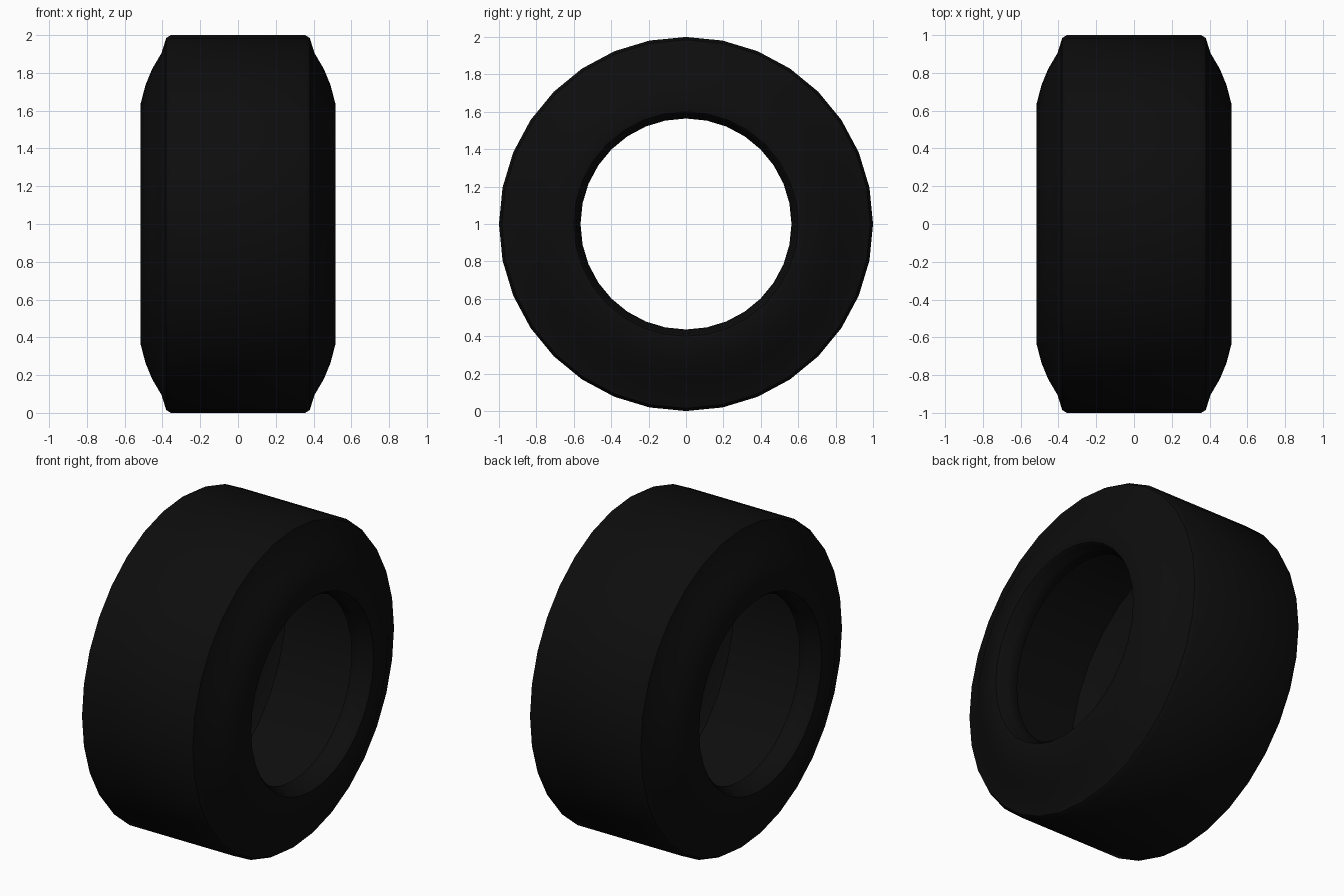
import bpy
import bmesh
from math import radians, tau
from mathutils import Vector

SEGMENTS = 32

default_cube = bpy.data.objects.get("Cube")
if default_cube:
    bpy.data.objects.remove(default_cube, do_unlink=True)

# Black rubber
rubber = bpy.data.materials.new("black_rubber")
rubber.use_nodes = True
colour = (0.004, 0.004, 0.004, 1)
rubber.diffuse_color = colour
rubber.node_tree.nodes["Principled BSDF"].inputs["Base Color"].default_value = colour

# Half cross-section as (x, radius): tread, shoulder, sidewall, bead, inner lining
half_profile = [
    (0.355, 1.0), (0.38, 0.985), (0.405, 0.905), (0.455, 0.82), (0.49, 0.735),
    (0.516, 0.635), (0.51, 0.60), (0.49, 0.585), (0.47, 0.582), (0.455, 0.57),
    (0.41, 0.564), (0.38, 0.57), (0.39, 0.61), (0.455, 0.65), (0.44, 0.72),
    (0.405, 0.81), (0.36, 0.89), (0.32, 0.93),
]
profile = half_profile + [(-x, r) for x, r in reversed(half_profile)]

# Closed, hollow tyre turned about the x axis
bm = bmesh.new()
ring = [bm.verts.new((x, 0, r)) for x, r in profile]
edges = [bm.edges.new((v, ring[i - 1])) for i, v in enumerate(ring)]
bmesh.ops.spin(bm, geom=ring + edges, cent=(0, 0, 0), axis=(1, 0, 0),
               angle=tau, steps=SEGMENTS, use_merge=False)
bmesh.ops.remove_doubles(bm, verts=bm.verts, dist=0.0005)
bmesh.ops.recalc_face_normals(bm, faces=bm.faces)
bmesh.ops.translate(bm, verts=bm.verts, vec=Vector((0, 0, 1)))

mesh = bpy.data.meshes.new("tyre")
bm.to_mesh(mesh)
bm.free()
mesh.materials.append(rubber)
tyre = bpy.data.objects.new("tyre", mesh)
bpy.context.collection.objects.link(tyre)

bpy.ops.object.select_all(action="DESELECT")
tyre.select_set(True)
bpy.context.view_layer.objects.active = tyre
bpy.ops.object.shade_smooth_by_angle(angle=radians(35))
